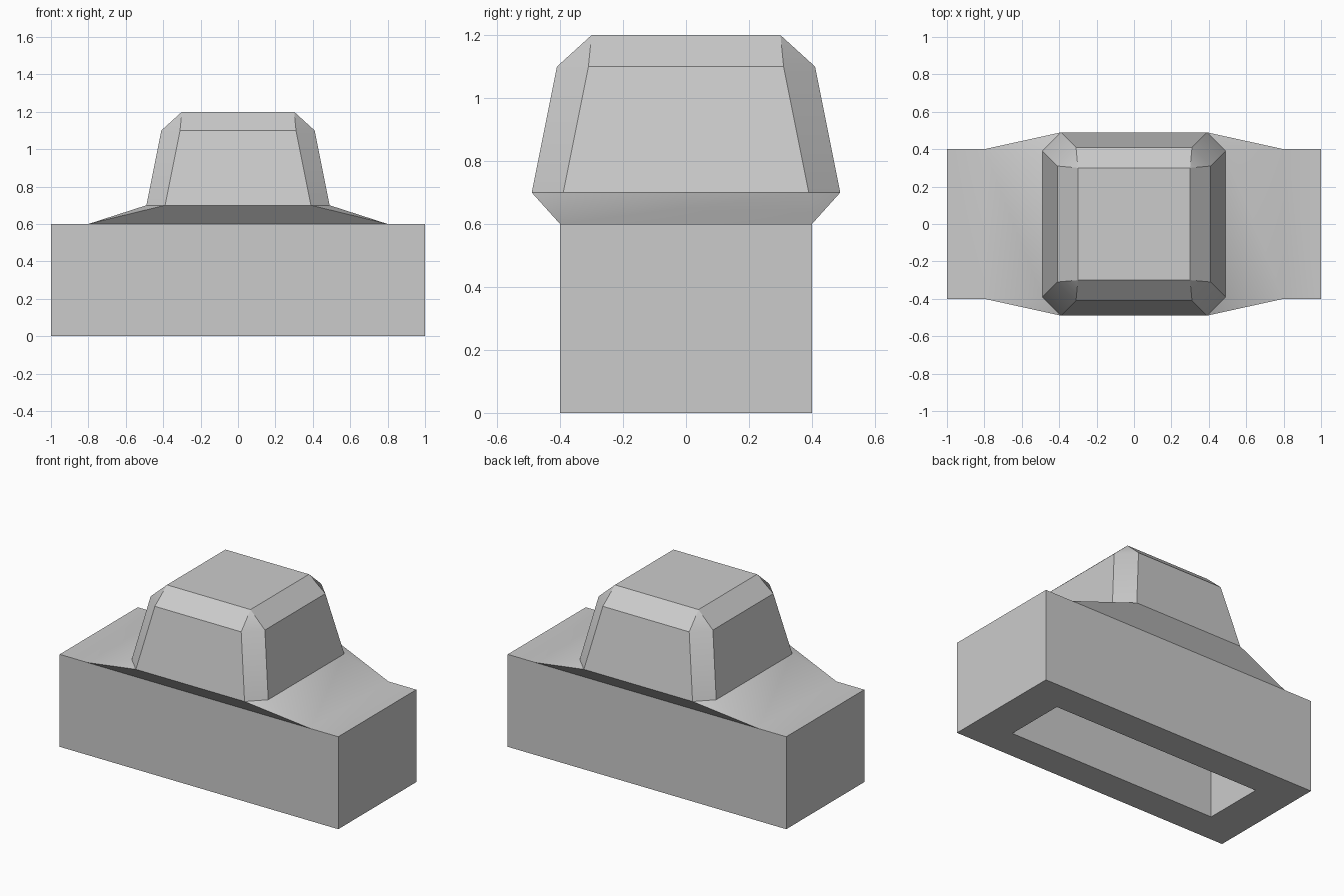
import bpy
import bmesh

cube = bpy.data.objects.get("Cube")
if cube:
    bpy.data.objects.remove(cube, do_unlink=True)

grey = bpy.data.materials.new("plain_grey")
grey.use_nodes = True
colour = (0.6, 0.6, 0.6, 1)
grey.diffuse_color = colour
grey.node_tree.nodes["Principled BSDF"].inputs["Base Color"].default_value = colour


def ring(bm, hx, hy, z, cut=0):
    """Rectangle of half sizes hx, hy with its corners cut; always eight points."""
    corner = [(hx, hy - cut), (hx - cut, hy)]
    points = (corner + [(-x, y) for x, y in reversed(corner)]
              + [(-x, -y) for x, y in corner] + [(x, -y) for x, y in reversed(corner)])
    return [bm.verts.new((x, y, z)) for x, y in points]


# Sections run from the pocket ceiling, around the block and up the cabin
bm = bmesh.new()
sections = [
    ring(bm, 0.75, 0.2, 0.4),           # pocket ceiling
    ring(bm, 0.75, 0.2, 0),             # pocket mouth
    ring(bm, 1, 0.4, 0),                # block bottom
    ring(bm, 1, 0.4, 0.6),              # block top
    ring(bm, 0.8, 0.4, 0.6),            # skirt foot
    ring(bm, 0.49, 0.49, 0.7, 0.1),     # cabin foot
    ring(bm, 0.41, 0.41, 1.1, 0.1),     # cabin shoulder
    ring(bm, 0.3, 0.3, 1.2),            # roof
]
for low, high in zip(sections, sections[1:]):
    for i in range(len(low)):
        j = (i + 1) % len(low)
        bm.faces.new((low[i], low[j], high[j], high[i]))
bm.faces.new(list(reversed(sections[0])))
bm.faces.new(sections[-1])
bmesh.ops.remove_doubles(bm, verts=bm.verts, dist=0.0001)

# Fold the flat slivers beside the skirt foot into the long side walls
slivers = [f for f in bm.faces if f.calc_area() < 0.0001]
rims = [max(f.edges, key=lambda e: e.calc_length()) for f in slivers]
bmesh.ops.dissolve_edges(bm, edges=rims, use_verts=False)
bmesh.ops.recalc_face_normals(bm, faces=bm.faces)

mesh = bpy.data.meshes.new("block_with_cabin")
bm.to_mesh(mesh)
bm.free()
mesh.materials.append(grey)
body = bpy.data.objects.new("block_with_cabin", mesh)
bpy.context.collection.objects.link(body)

bpy.ops.object.select_all(action="DESELECT")
body.select_set(True)
bpy.context.view_layer.objects.active = body
bpy.ops.object.shade_smooth_by_angle()
